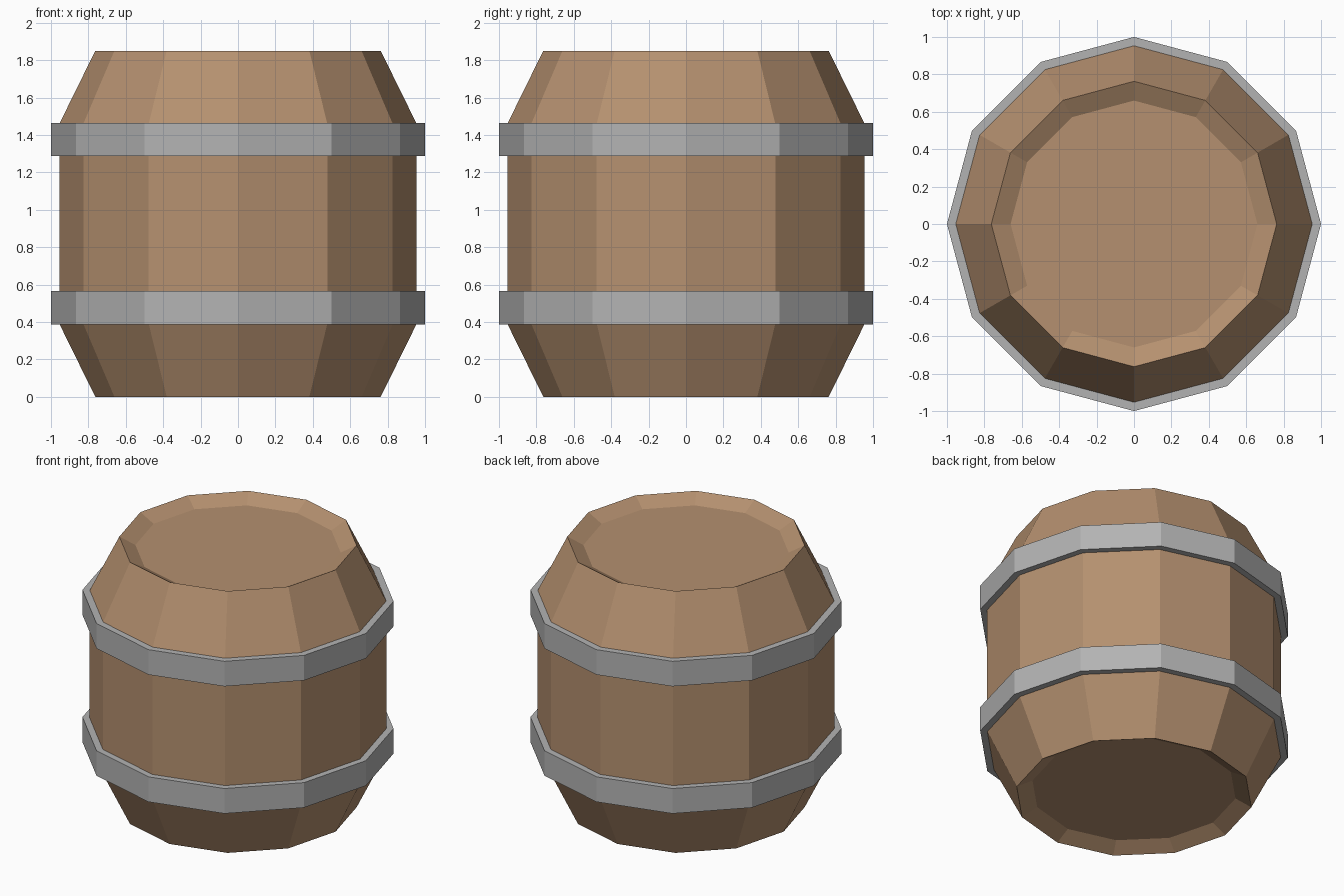
import bpy, bmesh
from math import cos, sin, tau

if "Cube" in bpy.data.objects:
    bpy.data.objects.remove(bpy.data.objects["Cube"])

SIDES = 12


def lathe(name, profile, capped=False, closed=False, color=None):
    """Revolve an (r, z) profile around z with flat facets."""
    bm = bmesh.new()
    rings = [[bm.verts.new((r * cos(tau * i / SIDES), r * sin(tau * i / SIDES), z))
              for i in range(SIDES)] for r, z in profile]
    pairs = list(zip(rings, rings[1:]))
    if closed:
        pairs.append((rings[-1], rings[0]))
    for a, b in pairs:
        for i in range(SIDES):
            j = (i + 1) % SIDES
            bm.faces.new((a[i], a[j], b[j], b[i]))
    if capped:
        bm.faces.new(rings[0])
        bm.faces.new(rings[-1])
    bmesh.ops.recalc_face_normals(bm, faces=bm.faces)
    mesh = bpy.data.meshes.new(name)
    bm.to_mesh(mesh)
    bm.free()
    obj = bpy.data.objects.new(name, mesh)
    bpy.context.collection.objects.link(obj)
    if color:
        mat = bpy.data.materials.new(name + "_material")
        mat.diffuse_color = (*color, 1)
        mat.use_nodes = True
        mat.node_tree.nodes["Principled BSDF"].inputs["Base Color"].default_value = mat.diffuse_color
        mesh.materials.append(mat)
    return obj


# Wooden body with a shallow bevelled recess in each end
H, RECESS = 1.85, 0.055
lower = [(0.66, RECESS), (0.763, 0), (0.955, 0.39)]
upper = [(r, H - z) for r, z in reversed(lower)]
lathe("barrel_body", lower + upper, capped=True, color=(0.46, 0.28, 0.16))

# Metal hoops
for name, z0 in (("lower_hoop", 0.388), ("upper_hoop", 1.287)):
    z1 = z0 + 0.177
    lathe(name, [(0.95, z0), (1, z0), (1, z1), (0.95, z1)], closed=True,
          color=(0.45, 0.45, 0.45))
